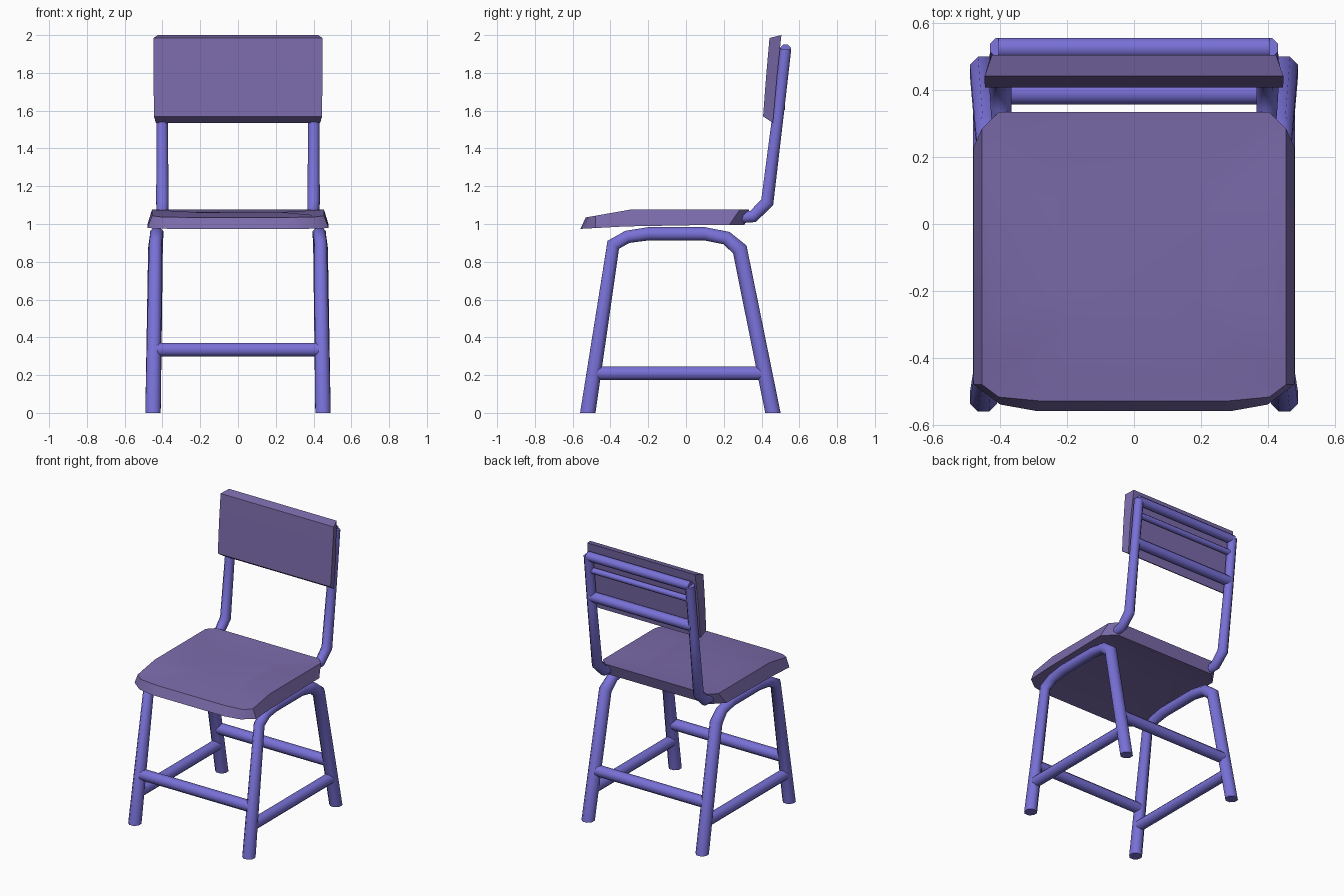
import bpy, bmesh, math
from mathutils import Vector

if "Cube" in bpy.data.objects:
    bpy.data.objects.remove(bpy.data.objects["Cube"])


def material(name, rgb):
    m = bpy.data.materials.new(name)
    m.diffuse_color = (*rgb, 1)
    m.use_nodes = True
    m.node_tree.nodes["Principled BSDF"].inputs["Base Color"].default_value = m.diffuse_color
    return m


BLUE = material("blue frame", (0.19, 0.165, 0.68))
PURPLE = material("purple seat", (0.195, 0.145, 0.40))


def finish(name, bm, mat, angle=40):
    bmesh.ops.recalc_face_normals(bm, faces=bm.faces[:])
    me = bpy.data.meshes.new(name)
    bm.to_mesh(me)
    bm.free()
    ob = bpy.data.objects.new(name, me)
    bpy.context.collection.objects.link(ob)
    me.materials.append(mat)
    bpy.ops.object.select_all(action='DESELECT')
    ob.select_set(True)
    bpy.context.view_layer.objects.active = ob
    bpy.ops.object.shade_smooth_by_angle(angle=math.radians(angle))
    return ob


def loft(bm, rings):
    for a, b in zip(rings, rings[1:]):
        n = len(a)
        for i in range(n):
            bm.faces.new((a[i], a[(i + 1) % n], b[(i + 1) % n], b[i]))


# tube along a path with mitred bends; flat_ends cuts the ends level with the floor
def tube(name, pts, radii, ref=(1, 0, 0), flat_ends=False, sides=8):
    pts = [Vector(p) for p in pts]
    if not isinstance(radii, (list, tuple)):
        radii = [radii] * len(pts)
    bm, rings, last = bmesh.new(), [], len(pts) - 1
    for i, p in enumerate(pts):
        d0 = (p - pts[max(i - 1, 0)]).normalized()
        d1 = (pts[min(i + 1, last)] - p).normalized()
        t = (d0 + d1).normalized()
        if flat_ends and i in (0, last):
            t = Vector((0, 0, 1 if i == 0 else -1))
        r = Vector(ref)
        u = (r - t * r.dot(t)).normalized()
        v = t.cross(u) / (max(t.dot(d1), 0.5) if 0 < i < last else 1)
        ring = []
        for k in range(sides):
            a = 2 * math.pi * (k + 0.5) / sides
            ring.append(bm.verts.new(p + (u * math.cos(a) + v * math.sin(a)) * radii[i] * 1.05))
        rings.append(ring)
    loft(bm, rings)
    bm.faces.new(rings[0])
    bm.faces.new(rings[-1])
    return finish(name, bm, mat=BLUE, angle=50)


for side, s in (("left", -1), ("right", 1)):
    # bent side frame: front leg, seat rail and back leg in one tube
    path = [(.45, -.52, 0), (.437, -.385, .89), (.432, -.31, .932), (.43, -.2, .948),
            (.43, .1, .948), (.432, .215, .925), (.437, .285, .865), (.45, .46, 0)]
    tube(side + "_leg_frame", [(s * x, y, z) for x, y, z in path],
         [.042, .034, .034, .036, .036, .036, .04, .042], flat_ends=True)
    # low side stretcher
    tube(side + "_stretcher", [(s * .446, -.488, .21), (s * .446, .418, .21)], .037)
    # back post
    post = [(.395, .26, 1.03), (.398, .355, 1.04), (.4, .43, 1.115),
            (.402, .484, 1.55), (.4, .527, 1.925)]
    tube(side + "_back_post", [(s * x, y, z) for x, y, z in post],
         [.028, .032, .034, .031, .031])

# cross bars between the legs and between the back posts
for name, hx, y, z, r in (("front_crossbar", .44, -.47, .335, .037),
                          ("back_crossbar", .44, .393, .335, .037),
                          ("top_back_bar", .405, .526, 1.92, .031),
                          ("thin_back_bar", .40, .515, 1.82, .02),
                          ("lower_back_bar", .40, .492, 1.62, .034)):
    tube(name, [(-hx, y, z), (hx, y, z)], r, ref=(0, 0, 1))


# seat: rings of a chamfered rectangle, slightly dished, front edge drooping
def outline(hx, y0, y1, c):
    half = [(hx * .6, y0), (hx - c, y0 + c * .25), (hx, y0 + c), (hx, y0 + .24),
            (hx, y1 - .15), (hx, y1 - c), (hx - c, y1)]
    return half + [(-x, y) for x, y in reversed(half)]


def top_z(y):
    return 1.035 + .042 * min(1, max(0, (y + .53) / .24))


def low_z(y):
    return .974 + .022 * min(1, (y + .56) / .4)


bm = bmesh.new()
upper, lower = outline(.455, -.53, .335, .05), outline(.48, -.56, .31, .08)
c = Vector((0, -.1))


def ring(pts, k, zf, dz):
    flat = [c + (Vector(p) - c) * k for p in pts]
    return [bm.verts.new((p.x, p.y, zf(p.y) + dz)) for p in flat]


rings = [ring(lower, .5, low_z, .012), ring(lower, .9, low_z, .005), ring(lower, 1, low_z, 0),
         ring(upper, 1, top_z, 0), ring(upper, .9, top_z, -.004), ring(upper, .5, top_z, -.014)]
loft(bm, rings)
bm.faces.new(rings[0])
bm.faces.new(rings[-1])
finish("seat", bm, PURPLE)

# backrest panel: leaning slab, a little narrower at the rear
bm = bmesh.new()
sections = [[(.445, .408, 1.57), (.435, .46, 1.535)],
            [(.447, .424, 1.78), (.435, .482, 1.78)],
            [(.447, .442, 1.985), (.425, .505, 2.0)]]
rings = []
for (fx, fy, fz), (bx, by, bz) in sections:
    rings.append([bm.verts.new(p) for p in
                  ((-fx, fy, fz), (fx, fy, fz), (bx, by, bz), (-bx, by, bz))])
loft(bm, rings)
bm.faces.new(rings[0])
bm.faces.new(rings[-1])
finish("backrest", bm, PURPLE)
